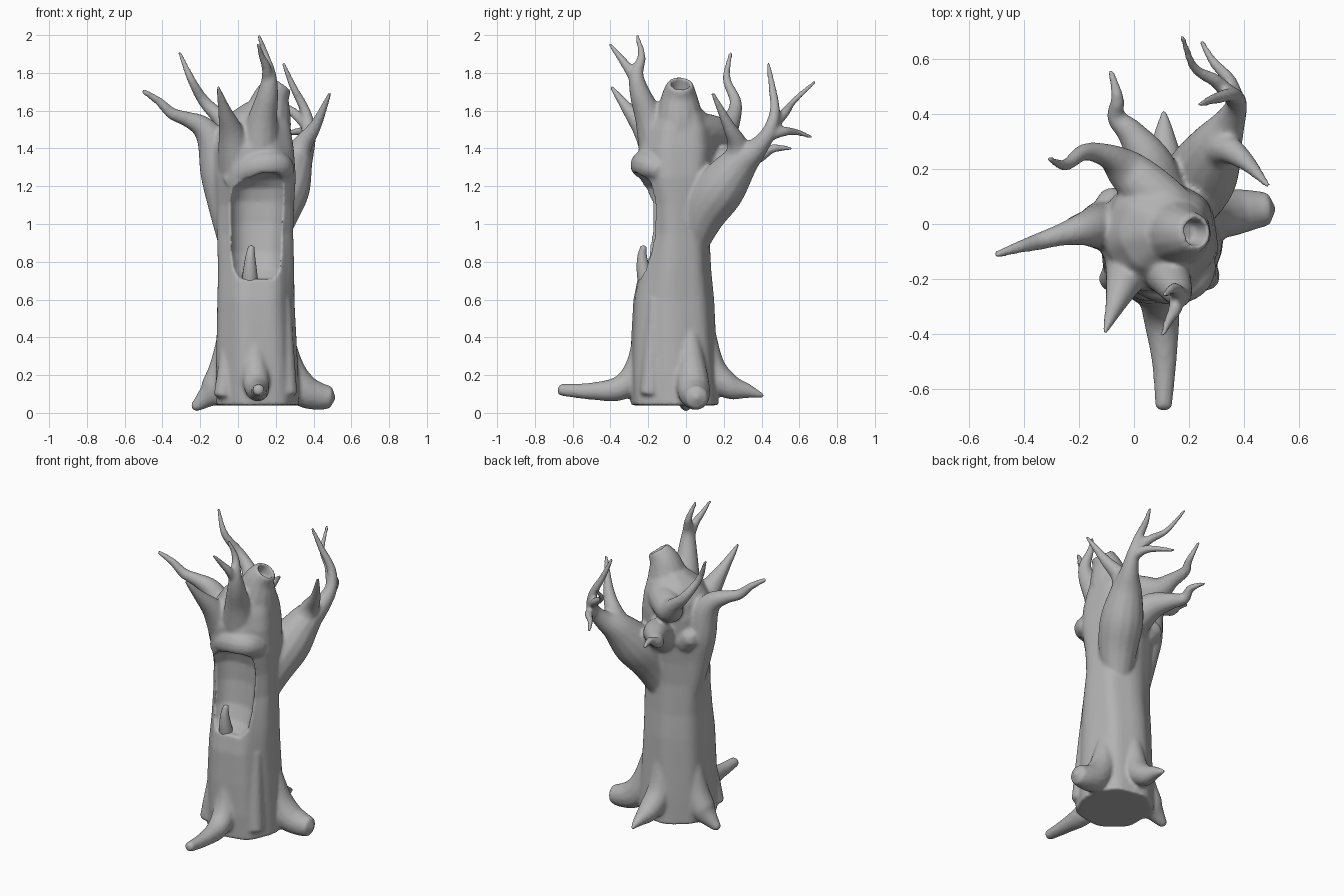
import bpy, bmesh, math
from mathutils import Vector

bark = bpy.data.materials.new("grey_bark")
bark.diffuse_color = (0.45, 0.45, 0.45, 1)


def skin(bm, rings, start, end):
    """Close a stack of rings into a solid with pointed caps."""
    vs = [[bm.verts.new(p) for p in r] for r in rings]
    n = len(vs[0])
    for a, b in zip(vs, vs[1:]):
        for i in range(n):
            j = (i + 1) % n
            bm.faces.new((a[i], a[j], b[j], b[i]))
    for ring, tip in ((vs[0], start), (vs[-1], end)):
        c = bm.verts.new(tip)
        for i in range(n):
            bm.faces.new((ring[i], ring[(i + 1) % n], c))


def spline(pts, steps=5):
    """Smooth curve through points of any dimension."""
    p = [Vector(q) for q in pts]
    p = [p[0] * 2 - p[1]] + p + [p[-1] * 2 - p[-2]]
    out = []
    for i in range(1, len(p) - 2):
        for s in range(steps):
            t = s / steps
            a, b, c, d = p[i - 1:i + 3]
            out.append(0.5 * (2 * b + (c - a) * t + (2 * a - 5 * b + 4 * c - d) * t * t
                              + (3 * b - a - 3 * c + d) * t ** 3))
    return out + [p[-2]]


def limb(bm, *pts, n=14):
    """Tapering tube; each point is x, y, z, radius."""
    path = spline(pts)
    pos = [q.xyz for q in path]
    rings, u = [], Vector((0.31, 0.9, 0.2))
    for i, q in enumerate(path):
        t = (pos[min(i + 1, len(pos) - 1)] - pos[max(i - 1, 0)]).normalized()
        u = (u - t * u.dot(t)).normalized()
        v = t.cross(u)
        r = max(q.w, 0.01)
        rings.append([pos[i] + r * (u * math.cos(k * math.tau / n) + v * math.sin(k * math.tau / n))
                      for k in range(n)])
    skin(bm, rings, pos[0], pos[-1] + t * r * 0.5)


def column(bm, levels, power=1.0, ridge=0.0, n=48):
    """Upright solid; each level is z, xmin, xmax, ymin, ymax."""
    def f(c):
        return math.copysign(abs(c) ** power, c)
    rings = []
    for z, x0, x1, y0, y1 in levels:
        ring = []
        for k in range(n):
            a = k * math.tau / n
            g = 1 + ridge * math.cos(7 * a + 1.5 * z)
            ring.append(((x0 + x1) / 2 + (x1 - x0) / 2 * g * f(math.cos(a)),
                         (y0 + y1) / 2 + (y1 - y0) / 2 * g * f(math.sin(a)), z))
        rings.append(ring)
    mid = [((l[1] + l[2]) / 2, (l[3] + l[4]) / 2, l[0]) for l in (levels[0], levels[-1])]
    skin(bm, rings, *mid)


def finish(bm, name):
    bmesh.ops.recalc_face_normals(bm, faces=bm.faces)
    for f in bm.faces:
        f.smooth = True
    me = bpy.data.meshes.new(name)
    bm.to_mesh(me)
    bm.free()
    me.materials.append(bark)
    ob = bpy.data.objects.new(name, me)
    bpy.context.collection.objects.link(ob)
    return ob


bm = bmesh.new()
# trunk
column(bm, [(0.04, -0.12, 0.32, -0.29, 0.17), (0.2, -0.12, 0.315, -0.295, 0.165),
            (0.4, -0.115, 0.305, -0.29, 0.155), (0.6, -0.11, 0.295, -0.28, 0.145),
            (0.75, -0.105, 0.295, -0.25, 0.13), (0.95, -0.11, 0.29, -0.21, 0.12),
            (1.1, -0.11, 0.295, -0.215, 0.13), (1.25, -0.12, 0.305, -0.25, 0.15),
            (1.4, -0.12, 0.295, -0.25, 0.16), (1.5, -0.10, 0.28, -0.22, 0.15),
            (1.58, -0.05, 0.265, -0.17, 0.11), (1.64, 0.04, 0.23, -0.11, 0.05)], 0.9, 0.025)
# broken stump on top
limb(bm, (0.13, -0.03, 1.4, 0.15), (0.155, -0.035, 1.56, 0.128), (0.18, -0.035, 1.67, 0.098),
     (0.222, -0.03, 1.74, 0.07))
# brow over the hollow
limb(bm, (-0.05, -0.15, 1.22, 0.05), (0.04, -0.19, 1.28, 0.07), (0.13, -0.215, 1.31, 0.08),
     (0.21, -0.195, 1.31, 0.075), (0.26, -0.13, 1.28, 0.05))

# roots: front, right, left, back, and front ridges
limb(bm, (0.09, -0.235, 0.5, 0.03), (0.09, -0.25, 0.25, 0.07), (0.10, -0.34, 0.135, 0.067),
     (0.11, -0.5, 0.115, 0.046), (0.108, -0.67, 0.122, 0.031))
limb(bm, (0.24, 0.02, 0.45, 0.04), (0.275, 0.03, 0.23, 0.08), (0.34, 0.04, 0.125, 0.088),
     (0.42, 0.05, 0.09, 0.076), (0.49, 0.055, 0.082, 0.06))
limb(bm, (-0.05, 0.0, 0.45, 0.05), (-0.08, 0.0, 0.25, 0.07), (-0.12, 0.0, 0.13, 0.08),
     (-0.18, 0.0, 0.07, 0.05), (-0.235, 0.0, 0.026, 0.025))
limb(bm, (0.10, 0.09, 0.5, 0.05), (0.10, 0.13, 0.25, 0.075), (0.11, 0.22, 0.145, 0.07),
     (0.11, 0.33, 0.115, 0.038), (0.11, 0.41, 0.09, 0.011))
limb(bm, (-0.06, -0.17, 0.38, 0.03), (-0.065, -0.19, 0.22, 0.045), (-0.08, -0.2, 0.09, 0.05))
limb(bm, (0.24, -0.16, 0.6, 0.04), (0.25, -0.18, 0.3, 0.05), (0.26, -0.19, 0.1, 0.055))

# left branch
limb(bm, (-0.04, 0.0, 0.88, 0.06), (-0.085, -0.005, 1.1, 0.075), (-0.11, -0.005, 1.27, 0.09),
     (-0.135, -0.01, 1.43, 0.08), (-0.19, -0.02, 1.515, 0.06), (-0.275, -0.042, 1.557, 0.04),
     (-0.35, -0.065, 1.585, 0.032), (-0.42, -0.085, 1.65, 0.023), (-0.505, -0.113, 1.705, 0.014))
limb(bm, (-0.05, 0.05, 1.26, 0.09), (-0.11, 0.09, 1.3, 0.05))
# back-left branch with its wide shoulder
limb(bm, (0.16, 0.02, 1.5, 0.10), (0.07, 0.11, 1.49, 0.095), (-0.02, 0.19, 1.49, 0.08),
     (-0.09, 0.245, 1.56, 0.047), (-0.18, 0.262, 1.65, 0.032), (-0.25, 0.215, 1.77, 0.022),
     (-0.31, 0.237, 1.91, 0.011))
# hooked back branch
limb(bm, (0.1, 0.08, 1.25, 0.11), (0.06, 0.22, 1.33, 0.085), (-0.01, 0.33, 1.35, 0.052),
     (-0.065, 0.39, 1.36, 0.035), (-0.06, 0.46, 1.40, 0.024), (-0.085, 0.56, 1.40, 0.011))
# front-left spike
limb(bm, (0.0, -0.12, 1.32, 0.11), (-0.035, -0.205, 1.48, 0.07), (-0.072, -0.305, 1.605, 0.035),
     (-0.107, -0.395, 1.725, 0.011))
# front top branch with fork
limb(bm, (0.11, -0.13, 1.36, 0.12), (0.13, -0.19, 1.55, 0.08), (0.158, -0.243, 1.69, 0.056),
     (0.165, -0.262, 1.79, 0.038), (0.145, -0.235, 1.89, 0.022), (0.11, -0.26, 2.0, 0.011))
limb(bm, (0.16, -0.25, 1.74, 0.035), (0.15, -0.31, 1.83, 0.026), (0.125, -0.355, 1.89, 0.018),
     (0.105, -0.405, 1.955, 0.011))

# big right arm and its twigs
limb(bm, (0.15, 0.02, 0.86, 0.08), (0.2, 0.09, 1.05, 0.12), (0.25, 0.185, 1.19, 0.132),
     (0.3, 0.285, 1.32, 0.098), (0.35, 0.375, 1.4, 0.058), (0.375, 0.44, 1.49, 0.038),
     (0.355, 0.47, 1.6, 0.028), (0.29, 0.455, 1.73, 0.02), (0.24, 0.435, 1.85, 0.011))
limb(bm, (0.375, 0.43, 1.47, 0.036), (0.35, 0.52, 1.49, 0.026), (0.29, 0.59, 1.485, 0.018),
     (0.245, 0.665, 1.46, 0.011))
limb(bm, (0.37, 0.45, 1.52, 0.034), (0.3, 0.52, 1.585, 0.026), (0.22, 0.57, 1.65, 0.018),
     (0.175, 0.685, 1.755, 0.011))
limb(bm, (0.28, 0.26, 1.27, 0.1), (0.335, 0.275, 1.41, 0.058), (0.41, 0.225, 1.52, 0.033),
     (0.488, 0.14, 1.695, 0.011))
tree = finish(bm, "tree_trunk")

# cutters: hollow mouth and stump hole
bm = bmesh.new()
column(bm, [(0.71, 0.0, 0.2, -0.42, -0.20), (0.76, -0.035, 0.235, -0.46, -0.15),
            (0.85, -0.045, 0.24, -0.46, -0.11), (1.0, -0.05, 0.25, -0.46, -0.09),
            (1.12, -0.05, 0.255, -0.46, -0.09), (1.19, -0.03, 0.255, -0.46, -0.11),
            (1.235, 0.03, 0.25, -0.46, -0.15), (1.27, 0.12, 0.22, -0.44, -0.2)], 0.75)
mouth = finish(bm, "mouth_cutter")
bm = bmesh.new()
limb(bm, (0.19, -0.03, 1.68, 0.038), (0.222, -0.03, 1.735, 0.05), (0.27, -0.03, 1.81, 0.055))
hole = finish(bm, "stump_hole_cutter")


def fuse(size):
    m = tree.modifiers.new("fuse", "REMESH")
    m.mode = "VOXEL"
    m.voxel_size = size
    m.use_smooth_shade = True


fuse(0.009)
for cutter in (mouth, hole):
    m = tree.modifiers.new("cut", "BOOLEAN")
    m.operation = "DIFFERENCE"
    m.solver = "EXACT"
    m.object = cutter
    cutter.hide_render = True
    cutter.hide_viewport = True
fuse(0.009)
m = tree.modifiers.new("soften", "SMOOTH")
m.factor = 0.5
m.iterations = 7

# teeth standing on the lower lip
bm = bmesh.new()
limb(bm, (0.06, -0.19, 0.62, 0.05), (0.063, -0.22, 0.73, 0.04), (0.065, -0.232, 0.82, 0.027),
     (0.07, -0.225, 0.88, 0.016))
limb(bm, (0.215, -0.15, 0.66, 0.035), (0.22, -0.16, 0.73, 0.026), (0.22, -0.17, 0.775, 0.012))
finish(bm, "lower_teeth")
